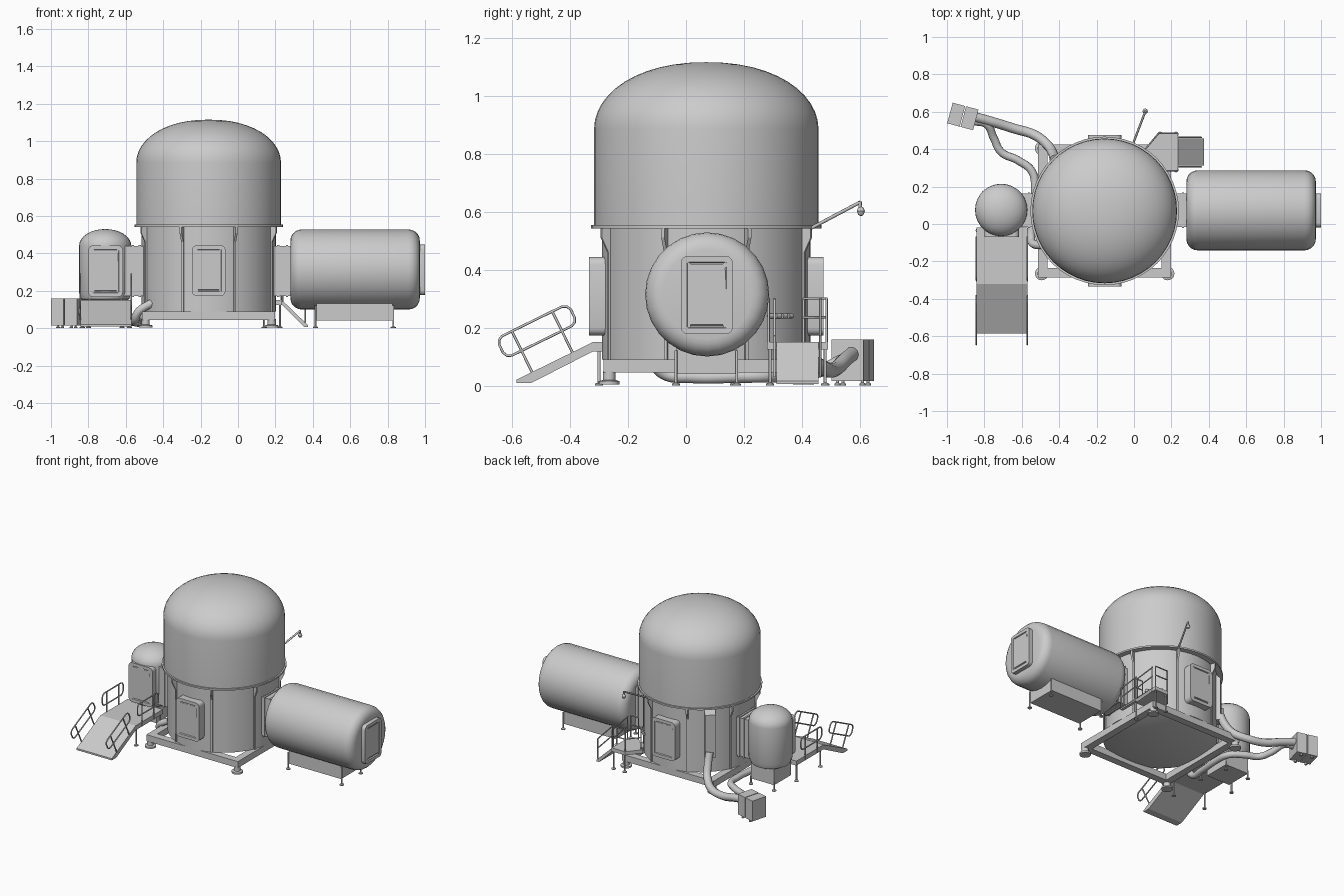
import bpy, bmesh
from math import sin, cos, pi, radians
from mathutils import Vector, Matrix

if "Cube" in bpy.data.objects:
    bpy.data.objects.remove(bpy.data.objects["Cube"])

CX, CY = -0.157, 0.07   # main tower axis


def finish(name, bm, mat=None, smooth=True):
    bmesh.ops.recalc_face_normals(bm, faces=bm.faces)
    me = bpy.data.meshes.new(name)
    bm.to_mesh(me)
    bm.free()
    ob = bpy.data.objects.new(name, me)
    bpy.context.collection.objects.link(ob)
    if mat:
        ob.matrix_world = mat
    if smooth:
        bpy.ops.object.select_all(action='DESELECT')
        bpy.context.view_layer.objects.active = ob
        ob.select_set(True)
        bpy.ops.object.shade_smooth_by_angle(angle=radians(35))
    return ob


def lathe(name, prof, loc, n=32, rot=None):
    bm = bmesh.new()
    vs = [bm.verts.new((r, 0, z)) for r, z in prof]
    es = [bm.edges.new(p) for p in zip(vs, vs[1:])]
    bmesh.ops.spin(bm, geom=vs + es, axis=(0, 0, 1), cent=(0, 0, 0), steps=n, angle=2 * pi)
    bmesh.ops.remove_doubles(bm, verts=bm.verts, dist=1e-4)
    m = Matrix.Translation(loc)
    return finish(name, bm, m @ rot if rot else m)


def box(name, lo, hi, rotz=0):
    lo, hi = Vector(lo), Vector(hi)
    bm = bmesh.new()
    bmesh.ops.create_cube(bm, size=1)
    bmesh.ops.scale(bm, vec=hi - lo, verts=bm.verts)
    return finish(name, bm, Matrix.Translation((lo + hi) / 2) @ Matrix.Rotation(rotz, 4, 'Z'), False)


def prism(name, pts, off, mat=None):
    """Extrude a planar outline of 3D points along a vector."""
    bm = bmesh.new()
    f = bm.faces.new([bm.verts.new(p) for p in pts])
    r = bmesh.ops.extrude_face_region(bm, geom=[f])
    bmesh.ops.translate(bm, vec=off, verts=[v for v in r['geom'] if isinstance(v, bmesh.types.BMVert)])
    return finish(name, bm, mat, False)


def tube(name, paths, r, smooth=False, res=2):
    cu = bpy.data.curves.new(name, 'CURVE')
    cu.dimensions = '3D'
    cu.bevel_depth, cu.bevel_resolution, cu.use_fill_caps = r, res, True
    for pts in paths:
        sp = cu.splines.new('BEZIER' if smooth else 'POLY')
        if smooth:
            sp.bezier_points.add(len(pts) - 1)
            for b, p in zip(sp.bezier_points, pts):
                b.co = p
                b.handle_left_type = b.handle_right_type = 'AUTO'
        else:
            sp.points.add(len(pts) - 1)
            for b, p in zip(sp.points, pts):
                b.co = (*p, 1)
    ob = bpy.data.objects.new(name, cu)
    bpy.context.collection.objects.link(ob)
    bpy.ops.object.select_all(action='DESELECT')
    bpy.context.view_layer.objects.active = ob
    ob.select_set(True)
    bpy.ops.object.convert(target='MESH')
    bpy.ops.object.shade_smooth_by_angle(angle=radians(50))


def door(name, loc, rotz, w=0.18, h=0.27, d=0.1):
    """Rounded slab facing local -y with a recessed rim around a flat panel."""
    bm = bmesh.new()
    c = 0.025
    pts = []
    for k, (sx, sz) in enumerate([(1, 1), (-1, 1), (-1, -1), (1, -1)]):
        for j in range(4):
            a = (k + j / 3) * pi / 2
            pts.append((sx * (w / 2 - c) + c * cos(a), 0, sz * (h / 2 - c) + c * sin(a)))
    f = bm.faces.new([bm.verts.new(p) for p in pts])
    f.normal_update()
    if f.normal.y > 0:
        f.normal_flip()
    r = bmesh.ops.extrude_face_region(bm, geom=[f])
    bmesh.ops.translate(bm, vec=(0, d, 0), verts=[v for v in r['geom'] if isinstance(v, bmesh.types.BMVert)])
    front = min(bm.faces, key=lambda q: q.calc_center_median().y)
    for t, depth in ((0.022, 0), (0.003, -0.008), (0.006, 0), (0.003, 0.006)):
        front.normal_update()
        if front.normal.y > 0:
            front.normal_flip()
        bmesh.ops.inset_region(bm, faces=[front], thickness=t, depth=depth)
    return finish(name, bm, Matrix.Translation(loc) @ Matrix.Rotation(rotz, 4, 'Z'))


def foot(name, x, y, top, r=0.014, post=0.005):
    lathe(name, [(0, 0), (r, 0), (r, 0.006), (post, 0.01), (post, top), (0, top)], (x, y, 0), 12)


def arc(r0, z0, h, n=10, p=1.0):
    return [(r0 * cos(i * pi / 2 / n) ** p if i < n else 0, z0 + h * sin(i * pi / 2 / n)) for i in range(n + 1)]


# Main tower: lower drum, joint flange, domed upper shell
lathe("lower_drum", [(0, 0.05), (0.25, 0.06), (0.36, 0.09), (0.36, 0.55), (0, 0.55)], (CX, CY, 0), 48)
lathe("joint_flange", [(0.35, 0.542), (0.397, 0.542), (0.397, 0.553), (0.35, 0.553)], (CX, CY, 0), 48)
lathe("upper_dome", [(0, 0.553), (0.387, 0.553)] + arc(0.387, 0.885, 0.23, 12, 0.92), (CX, CY, 0), 48)

# Ribs around the drum
for i in range(8):
    m = Matrix.Translation((CX, CY, 0)) @ Matrix.Rotation((i + 0.5) * pi / 4, 4, 'Z')
    prism("drum_rib", [(0.35, -0.006, 0.09), (0.368, -0.006, 0.09), (0.368, -0.006, 0.46),
                       (0.392, -0.006, 0.51), (0.392, -0.006, 0.55), (0.35, -0.006, 0.55)], (0, 0.012, 0), m)

# Square base frame with pad feet
H, B = 0.355, 0.05
for s in (-1, 1):
    box("frame_beam_x", (CX - H, CY + s * (H - B / 2) - B / 2, 0.045), (CX + H, CY + s * (H - B / 2) + B / 2, 0.09))
    x = CX + s * (H - B / 2)
    box("frame_beam_y", (x - B / 2, CY - H + B, 0.045), (x + B / 2, CY + H - B, 0.09))
    for t in (-1, 1):
        lathe("frame_foot", [(0, 0), (0.036, 0), (0.036, 0.012), (0.022, 0.016), (0.022, 0.046), (0, 0.046)],
              (CX + s * 0.337, CY + t * 0.335, 0.003), 20)

# Doors on the tower, tank and pod
door("front_door", (CX, -0.335, 0.308), 0)
door("back_door", (CX, 0.475, 0.308), pi)
door("tank_end_door", (1.0, 0.072, 0.312), pi / 2)
door("pod_door", (-0.708, -0.07, 0.305), 0, 0.185, 0.275, 0.12)

# Passages joining the modules
box("tank_passage", (0.15, -0.015, 0.172), (0.3, 0.162, 0.44))
box("pod_passage", (-0.68, -0.015, 0.172), (-0.46, 0.162, 0.44))
for x in (0.215, 0.262, -0.525, -0.562):
    box("passage_collar", (x - 0.006, -0.021, 0.166), (x + 0.006, 0.168, 0.446))

# Horizontal tank on its cradle
c = 0.06
end = [(0.214 - c + c * cos(a), c - c * sin(a)) for a in [pi / 2 * (1 - i / 5) for i in range(6)]]
prof = [(0, 0)] + end + [(r, 0.692 - z) for r, z in reversed(end)] + [(0, 0.692)]
lathe("side_tank", prof, (0.28, 0.073, 0.314), 28, Matrix.Rotation(pi / 2, 4, 'Y'))
box("tank_cradle", (0.42, -0.035, 0.04), (0.825, 0.175, 0.16))
for x in (0.415, 0.83):
    for y in (-0.035, 0.175):
        foot("cradle_leg", x, y, 0.12)

# Vertical airlock pod on its stand
lathe("airlock_pod", [(0, 0.13), (0.09, 0.135), (0.128, 0.155), (0.14, 0.19)] + arc(0.14, 0.44, 0.09, 8),
      (-0.71, 0.075, 0), 28)
box("pod_stand", (-0.80, -0.02, 0.04), (-0.62, 0.165, 0.16))
for x in (-0.8, -0.62):
    foot("stand_leg", x, 0.165, 0.06)

# Front porch and ramp
X0, X1 = -0.843, -0.57
box("porch_deck", (X0, -0.32, 0.118), (X1, -0.02, 0.15))
prism("porch_ramp", [(X0, -0.32, 0.15), (X0, -0.585, 0.02), (X0, -0.585, 0.008), (X0, -0.535, 0.008),
                     (X0, -0.32, 0.118)], (X1 - X0, 0, 0))
for x in (X0 + 0.01, X1 - 0.01):
    for y in (-0.3, -0.035):
        foot("porch_leg", x, y, 0.13)


def loop(o, u, v, L, Hh, b=0.022):
    """Closed rail loop with clipped corners in the plane u, v."""
    q = [(b, 0), (L - b, 0), (L - b / 3, b / 3), (L, b), (L, Hh - b), (L - b / 3, Hh - b / 3), (L - b, Hh),
         (b, Hh), (b / 3, Hh - b / 3), (0, Hh - b), (0, b), (b / 3, b / 3), (b, 0)]
    return [Vector(o) + Vector(u) * s + Vector(v) * t for s, t in q]


ru, rv = Vector((0, 0.265, 0.13)).normalized(), Vector((0, -0.13, 0.265)).normalized()
for x in (X0, X1):
    o = Vector((x, -0.585, 0.02))
    paths = [loop(o - ru * 0.0 + rv * 0.082, ru, rv, 0.275, 0.075)]
    paths += [[o + ru * s, o + ru * s + rv * 0.157] for s in (0.06, 0.215)]
    tube("ramp_railing", paths, 0.0045)
    paths = [loop((x, -0.3, 0.205), (0, 1, 0), (0, 0, 1), 0.23, 0.085)]
    paths += [[(x, y, 0.12), (x, y, 0.29)] for y in (-0.25, -0.12)]
    tube("porch_railing", paths, 0.0045)

# Rear porch against the drum, with ramp and rails
prism("rear_deck", [(0.055, 0.40, 0.125), (0.13, 0.49, 0.125), (0.235, 0.49, 0.125), (0.235, 0.28, 0.125),
                    (0.17, 0.28, 0.125)], (0, 0, 0.025))
prism("rear_ramp", [(0.235, 0.312, 0.15), (0.375, 0.312, 0.015), (0.375, 0.312, 0.005), (0.355, 0.312, 0.005),
                    (0.235, 0.312, 0.125)], (0, 0.145, 0))
for x, y in ((0.14, 0.48), (0.225, 0.48), (0.225, 0.29)):
    foot("rear_leg", x, y, 0.13)
left, right = [(0.065, 0.405), (0.132, 0.485), (0.23, 0.485)], [(0.17, 0.285), (0.23, 0.285)]
rails = [[(x, y, z) for x, y in side] for side in (left, right) for z in (0.235, 0.3)]
rails += [[(x, y, 0.14), (x, y, 0.3)] for x, y in left + right]
for y in (0.305, 0.463):
    rails += [[(0.235, y, 0.3), (0.36, y, 0.17)], [(0.235, y, 0.235), (0.36, y, 0.105)],
              [(0.36, y, 0.17), (0.36, y, 0.03)], [(0.24, y, 0.14), (0.24, y, 0.3)]]
tube("rear_railing", rails, 0.004)

# Row of canisters on the drum by the rear porch
for i in range(4):
    a = radians(37 + 4.6 * i)
    p = (CX + 0.372 * cos(a), CY + 0.372 * sin(a), 0.24)
    t = Vector((-sin(a), cos(a), 0)) * 0.011
    tube("canister", [[Vector(p) - t, Vector(p) + t]], 0.009)

# Twin machine boxes and their hoses
R = radians(-15)
for s in (-1, 1):
    cx, cy = -0.915 + s * 0.037 * cos(R), 0.575 + s * 0.037 * sin(R)
    box("machine_box", (cx - 0.0345, cy - 0.057, 0.015), (cx + 0.0345, cy + 0.057, 0.158), R)
    for dy in (-0.045, 0.045):
        foot("machine_foot", cx - dy * sin(R), cy + dy * cos(R), 0.02, 0.01)
tube("riser_hose", [[(-0.86, 0.575, 0.11), (-0.77, 0.55, 0.09), (-0.64, 0.51, 0.055), (-0.53, 0.475, 0.06),
                     (-0.46, 0.42, 0.10), (-0.433, 0.375, 0.17), (-0.425, 0.345, 0.24)]], 0.026, True, 3)
tube("floor_hose", [[(-0.86, 0.55, 0.09), (-0.79, 0.535, 0.085), (-0.75, 0.46, 0.05), (-0.71, 0.385, 0.035),
                     (-0.62, 0.34, 0.033), (-0.545, 0.28, 0.032), (-0.53, 0.18, 0.031), (-0.54, 0.02, 0.03),
                     (-0.55, -0.08, 0.045), (-0.53, -0.11, 0.09), (-0.46, -0.105, 0.135)]], 0.022, True, 3)
m = Matrix.Translation((CX, CY, 0)) @ Matrix.Rotation(radians(135), 4, 'Z')
prism("riser_duct", [(0.345, -0.035, 0.2), (0.385, -0.035, 0.2), (0.385, -0.035, 0.5), (0.345, -0.035, 0.54)],
      (0, 0.07, 0), m)

# Lamp arm reaching out at the back
tube("lamp_arm", [[(-0.005, 0.43, 0.542), (0.06, 0.6, 0.632)], [(0.06, 0.6, 0.635), (0.06, 0.602, 0.6)]], 0.006)
lathe("lamp_head", [(0, 0.584), (0.009, 0.588), (0.014, 0.602), (0.010, 0.612), (0, 0.62)], (0.06, 0.603, 0), 12)
